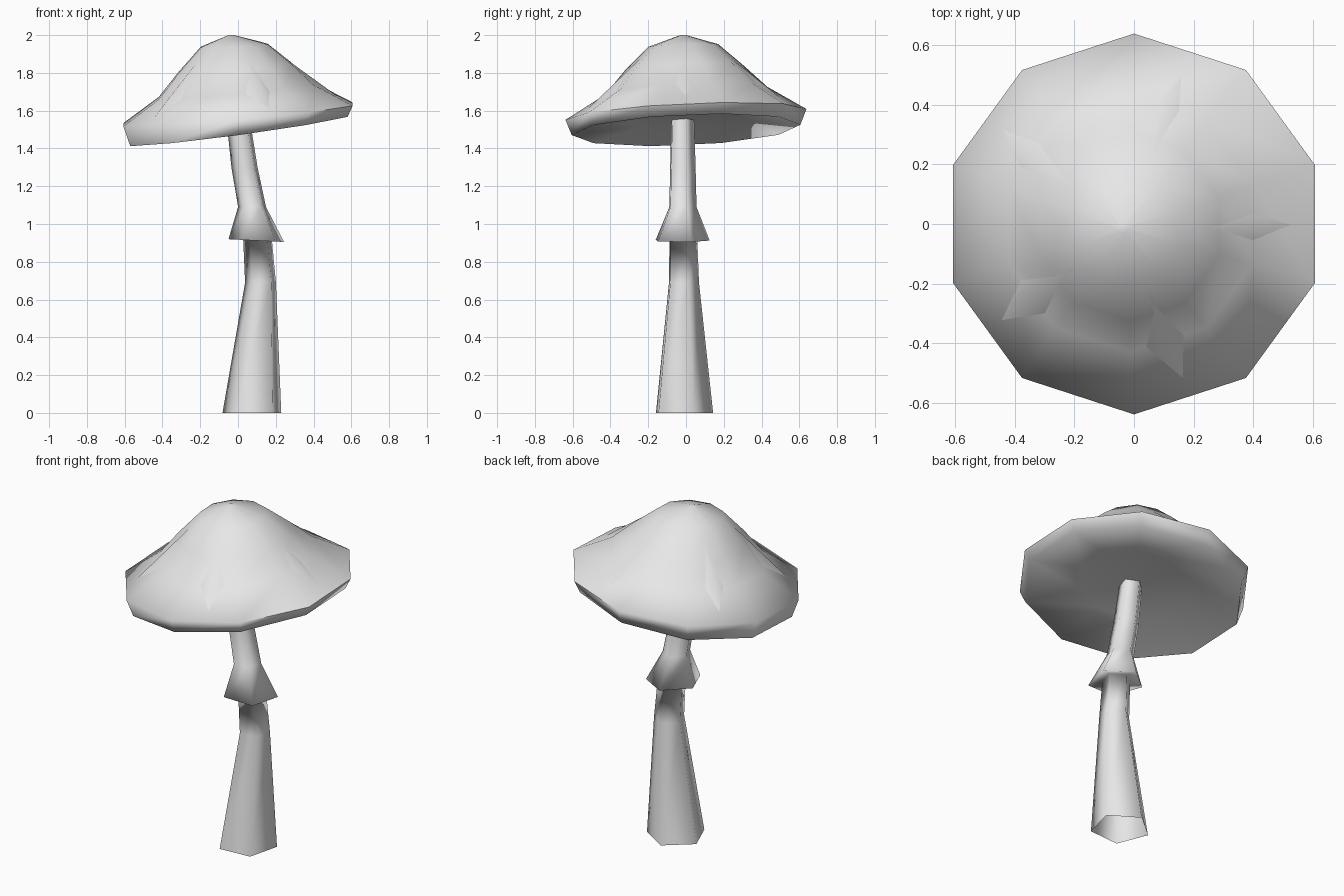
import bpy, bmesh, math
from mathutils import Vector

cube = bpy.data.objects.get("Cube")
if cube:
    bpy.data.objects.remove(cube)

grey = bpy.data.materials.new("plain_grey")
grey.use_nodes = True
COLOUR = (0.8, 0.8, 0.8, 1)
grey.diffuse_color = COLOUR
grey.node_tree.nodes["Principled BSDF"].inputs["Base Color"].default_value = COLOUR


def finish(name, bm, angle):
    """Turn a bmesh into a smooth-shaded object."""
    bmesh.ops.recalc_face_normals(bm, faces=bm.faces)
    mesh = bpy.data.meshes.new(name)
    bm.to_mesh(mesh)
    bm.free()
    mesh.materials.append(grey)
    ob = bpy.data.objects.new(name, mesh)
    bpy.context.collection.objects.link(ob)
    bpy.ops.object.select_all(action='DESELECT')
    ob.select_set(True)
    bpy.context.view_layer.objects.active = ob
    bpy.ops.object.shade_smooth_by_angle(angle=math.radians(angle))


def ring_point(ring, angle, scale=1.0, lift=0.0):
    """Point on a tilted ring (x, y, z, radius, x slope, y slope)."""
    cx, cy, z, r, sx, sy = ring
    dx, dy = r * scale * math.cos(angle), r * scale * math.sin(angle)
    return Vector((cx + dx, cy + dy, z + sx * dx + sy * dy + lift))


def loft(name, rings, sides, turn, angle, closed):
    """Bridge tilted rings, optionally closing both ends."""
    bm = bmesh.new()
    loops = [[bm.verts.new(ring_point(ring, turn + math.tau * i / sides))
              for i in range(sides)] for ring in rings]
    for low, high in zip(loops, loops[1:]):
        for i in range(sides):
            j = (i + 1) % sides
            bm.faces.new((low[i], low[j], high[j], high[i]))
    if closed:
        bm.faces.new(loops[0])
        bm.faces.new(loops[-1])
    finish(name, bm, angle)


# Bent five-sided stem, open at the foot, with a flared skirt
loft("stem", [
    (0.077, -0.02, 0, 0.164, 0, 0),
    (0.121, -0.017, 0.69, 0.086, 0, 0),
    (0.105, -0.02, 0.92, 0.08, 0, 0),
    (0.1, -0.029, 0.912, 0.155, -0.05, 0),
    (0.076, -0.022, 1.09, 0.078, 0, 0),
    (0.036, -0.022, 1.3, 0.073, 0, 0),
    (-0.004, -0.022, 1.6, 0.064, 0, 0),
], 5, math.radians(-50), 150, False)

# Tilted ten-sided cap, listed from hollow underside to crown
CAP = [
    (0.005, 0, 1.55, 0.3, 0.135, 0.045),
    (0.005, 0, 1.498, 0.605, 0.135, 0.045),
    (0, 0, 1.58, 0.638, 0.09, 0.045),
    (-0.01, 0, 1.705, 0.43, 0.095, 0.05),
    (-0.015, -0.01, 1.825, 0.315, 0.08, 0.045),
    (-0.02, -0.015, 1.945, 0.185, 0.045, 0.04),
    (-0.035, -0.015, 2.0, 0.015, 0, 0),
]
loft("cap", CAP, 10, math.radians(18), 80, True)

# Five diamond scales rising through the hollow of the cap
bm = bmesh.new()
for k in range(5):
    a = math.tau * k / 5
    inner = ring_point(CAP[5], a, 1.0, -0.015)
    outer = ring_point(CAP[2], a, 0.93, -0.005)
    middle = inner.lerp(outer, 0.57)
    across = Vector((-math.sin(a), math.cos(a), 0)) * 0.085
    tip, crest, toe = (bm.verts.new(p) for p in (inner, middle, outer))
    for way in (-1, 1):
        edge = bm.verts.new(middle + across * way - Vector((0, 0, 0.05)))
        bm.faces.new((tip, edge, crest))
        bm.faces.new((crest, edge, toe))
finish("cap_scales", bm, 80)
